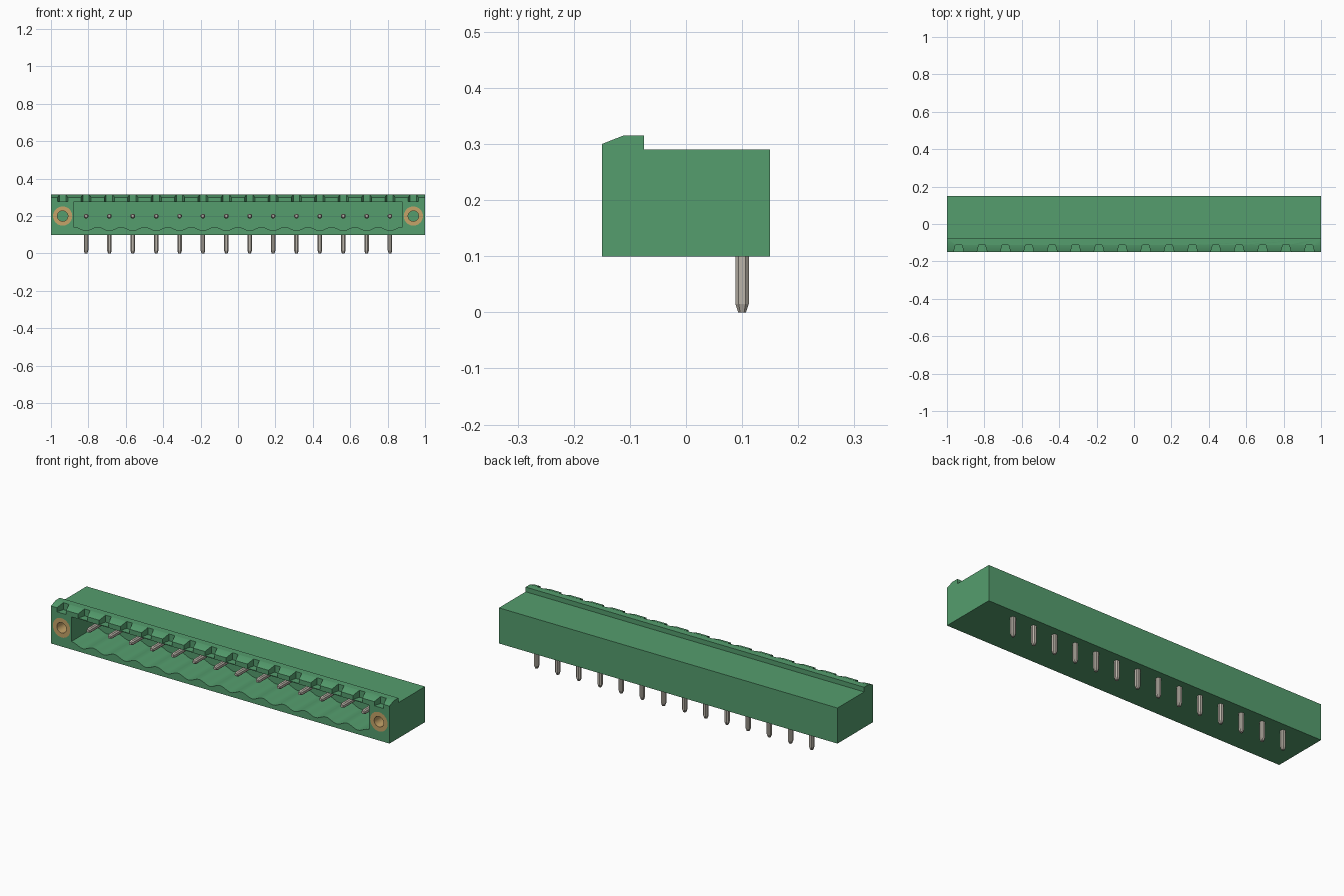
import bpy, bmesh, math
from mathutils import Vector

cube = bpy.data.objects.get("Cube")
if cube:
    bpy.data.objects.remove(cube, do_unlink=True)

PITCH = 0.125
PINS = [(i - 6.5) * PITCH for i in range(14)]
SLOTS = [(i - 7.5) * PITCH for i in range(16)]


def material(name, rgb):
    mat = bpy.data.materials.new(name)
    mat.use_nodes = True
    mat.diffuse_color = (*rgb, 1)
    mat.node_tree.nodes["Principled BSDF"].inputs["Base Color"].default_value = (*rgb, 1)
    return mat


green = material("housing green", (0.09, 0.34, 0.155))
metal = material("tinned metal", (0.5, 0.46, 0.40))
brass = material("brass", (0.56, 0.37, 0.14))


def loft(bm, rings):
    """Skin a row of equal point rings and cap both ends."""
    rows = [[bm.verts.new(p) for p in ring] for ring in rings]
    n = len(rows[0])
    for a, b in zip(rows, rows[1:]):
        for i in range(n):
            bm.faces.new((a[i], a[(i + 1) % n], b[(i + 1) % n], b[i]))
    bm.faces.new(rows[0][::-1])
    bm.faces.new(rows[-1])


def finish(bm, name, mat):
    bmesh.ops.recalc_face_normals(bm, faces=bm.faces[:])
    mesh = bpy.data.meshes.new(name)
    bm.to_mesh(mesh)
    bm.free()
    obj = bpy.data.objects.new(name, mesh)
    bpy.context.collection.objects.link(obj)
    mesh.materials.append(mat)
    return obj


def smooth(obj, angle):
    bpy.ops.object.select_all(action='DESELECT')
    obj.select_set(True)
    bpy.context.view_layer.objects.active = obj
    bpy.ops.object.shade_smooth_by_angle(angle=math.radians(angle))


def cut(obj, cutter):
    mod = obj.modifiers.new("cut", 'BOOLEAN')
    mod.operation = 'DIFFERENCE'
    mod.solver = 'EXACT'
    mod.object = cutter
    bpy.context.view_layer.objects.active = obj
    bpy.ops.object.modifier_apply(modifier=mod.name)
    bpy.data.objects.remove(cutter, do_unlink=True)


def circle(x, y, r, n=32):
    return [(x + r * math.cos(math.tau * i / n), y, 0.2 + r * math.sin(math.tau * i / n))
            for i in range(n)]


# Housing: side profile with the raised latch lip, swept along x
profile = [(-0.15, 0.1), (0.15, 0.1), (0.15, 0.29), (-0.075, 0.29),
           (-0.075, 0.315), (-0.112, 0.315), (-0.15, 0.30)]
bm = bmesh.new()
loft(bm, [[(x, y, z) for y, z in profile] for x in (-1, 1)])
housing = finish(bm, "housing", green)

# Plug cavity with one rounded trough under each pin
outline = [(0.88, 0.274), (-0.88, 0.274), (-0.88, 0.142)]
steps = 14 * 10
for i in range(steps + 1):
    wave = math.cos(math.tau * (i / 10 - 0.5))
    outline.append((-0.875 + i * PITCH / 10, 0.132 - 0.01 * wave))
outline.append((0.88, 0.142))
bm = bmesh.new()
loft(bm, [[(x, y, z) for x, z in outline] for y in (-0.2, 0.055)])
cut(housing, finish(bm, "cavity_cutter", green))

# Tapered coding notches along the lip
bm = bmesh.new()
for x in SLOTS:
    plan = [(x - 0.03, -0.16), (x + 0.03, -0.16), (x + 0.017, -0.111), (x - 0.017, -0.111)]
    loft(bm, [[(px, py, z) for px, py in plan] for z in (0.278, 0.35)])
cut(housing, finish(bm, "notch_cutter", green))

# Round pockets for the threaded inserts
bm = bmesh.new()
for x in (SLOTS[0], SLOTS[-1]):
    loft(bm, [circle(x, y, 0.0515) for y in (-0.2, 0.05)])
cut(housing, finish(bm, "pocket_cutter", green))
smooth(housing, 28)

# Threaded inserts: flush brass sleeves
for name, x in (("right_insert", SLOTS[0]), ("left_insert", SLOTS[-1])):
    bm = bmesh.new()
    section = [(0.0515, -0.15), (0.0515, 0.05), (0.028, 0.05), (0.028, -0.15)]
    rows = [[bm.verts.new(p) for p in circle(x, y, r)] for r, y in section]
    for a, b in zip(rows, rows[1:] + rows[:1]):
        for i in range(32):
            j = (i + 1) % 32
            bm.faces.new((a[i], a[j], b[j], b[i]))
    smooth(finish(bm, name, brass), 30)


def pin_ring(centre, u, v, h):
    """Square section with bevelled corners."""
    c = h * 0.5
    corners = [(h, c), (c, h), (-c, h), (-h, c), (-h, -c), (-c, -h), (c, -h), (h, -c)]
    return [centre + u * a + v * b for a, b in corners]


# Contact pins: solder tail going down, contact blade facing forward
X, Y, Z = Vector((1, 0, 0)), Vector((0, 1, 0)), Vector((0, 0, 1))
for n, x in enumerate(PINS, 1):
    bm = bmesh.new()
    loft(bm, [pin_ring(Vector((x, 0.1, z)), X, Y, h)
              for z, h in ((0, 0.007), (0.015, 0.012), (0.195, 0.012))])
    finish(bm, f"solder_tail_{n}", metal)
    bm = bmesh.new()
    loft(bm, [pin_ring(Vector((x, y, 0.2)), X, Z, h)
              for y, h in ((-0.107, 0.007), (-0.092, 0.012), (0.11, 0.012))])
    finish(bm, f"contact_blade_{n}", metal)
